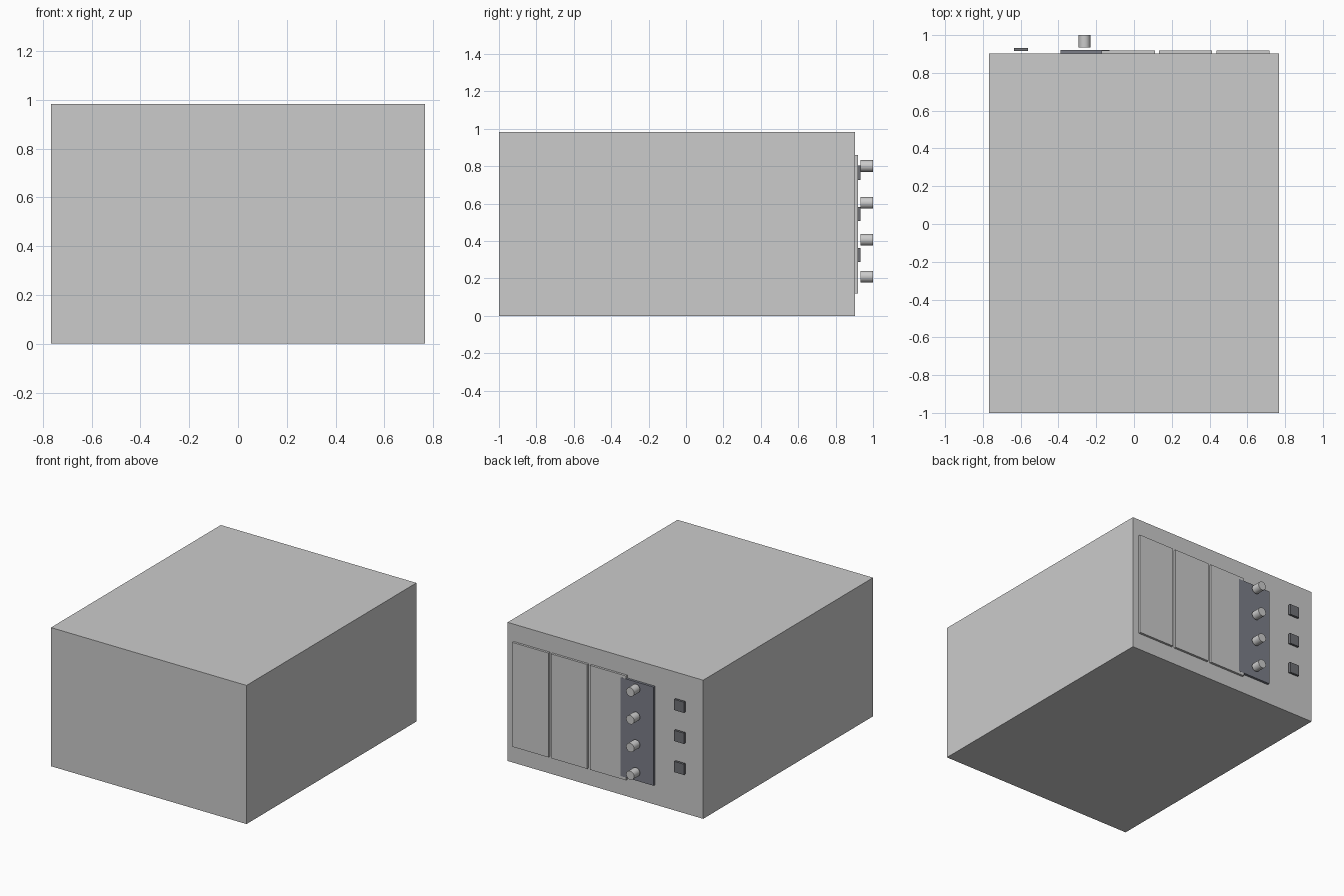
import bpy
import math

if "Cube" in bpy.data.objects:
    bpy.data.objects.remove(bpy.data.objects["Cube"])


def material(name, color):
    m = bpy.data.materials.new(name)
    m.diffuse_color = (*color, 1)
    m.use_nodes = True
    m.node_tree.nodes["Principled BSDF"].inputs["Base Color"].default_value = m.diffuse_color
    return m


def box(name, x, y, z, mat=None):
    """Box spanning the (min, max) ranges on each axis."""
    bpy.ops.mesh.primitive_cube_add(
        size=1, location=[(a + b) / 2 for a, b in (x, y, z)])
    ob = bpy.context.object
    ob.name = name
    ob.scale = [b - a for a, b in (x, y, z)]
    bpy.ops.object.transform_apply(location=False, rotation=False, scale=True)
    if mat:
        ob.data.materials.append(mat)
    return ob


dark = material("dark_panel", (0.2, 0.21, 0.25))
black = material("dark_button", (0.16, 0.165, 0.18))

BACK = 0.903   # plane of the control face
FACE = 0.919   # outer plane of the panels

# Main housing
box("housing", (-0.767, 0.767), (-1, BACK), (0, 0.983))

# Three raised light panels
for i, cx in enumerate((0.577, 0.273, -0.031)):
    box(f"door_panel_{i + 1}", (cx - 0.141, cx + 0.141), (BACK, FACE), (0.12, 0.86))

# Dark control strip overlapping the last panel
box("control_strip", (-0.39, -0.13), (BACK, FACE + 0.001), (0.14, 0.84), dark)

# Round knobs in front of the strip
for i in range(4):
    bpy.ops.mesh.primitive_cylinder_add(
        vertices=32, radius=0.031, depth=0.066,
        location=(-0.262, 0.967, 0.21 + i * 0.197), rotation=(math.pi / 2, 0, 0))
    bpy.context.object.name = f"knob_{i + 1}"
    bpy.ops.object.shade_smooth_by_angle()

# Square buttons at the side
for i in range(3):
    cz = 0.325 + i * 0.22
    box(f"button_{i + 1}", (-0.636, -0.56), (0.916, 0.932), (cz - 0.038, cz + 0.038), black)
